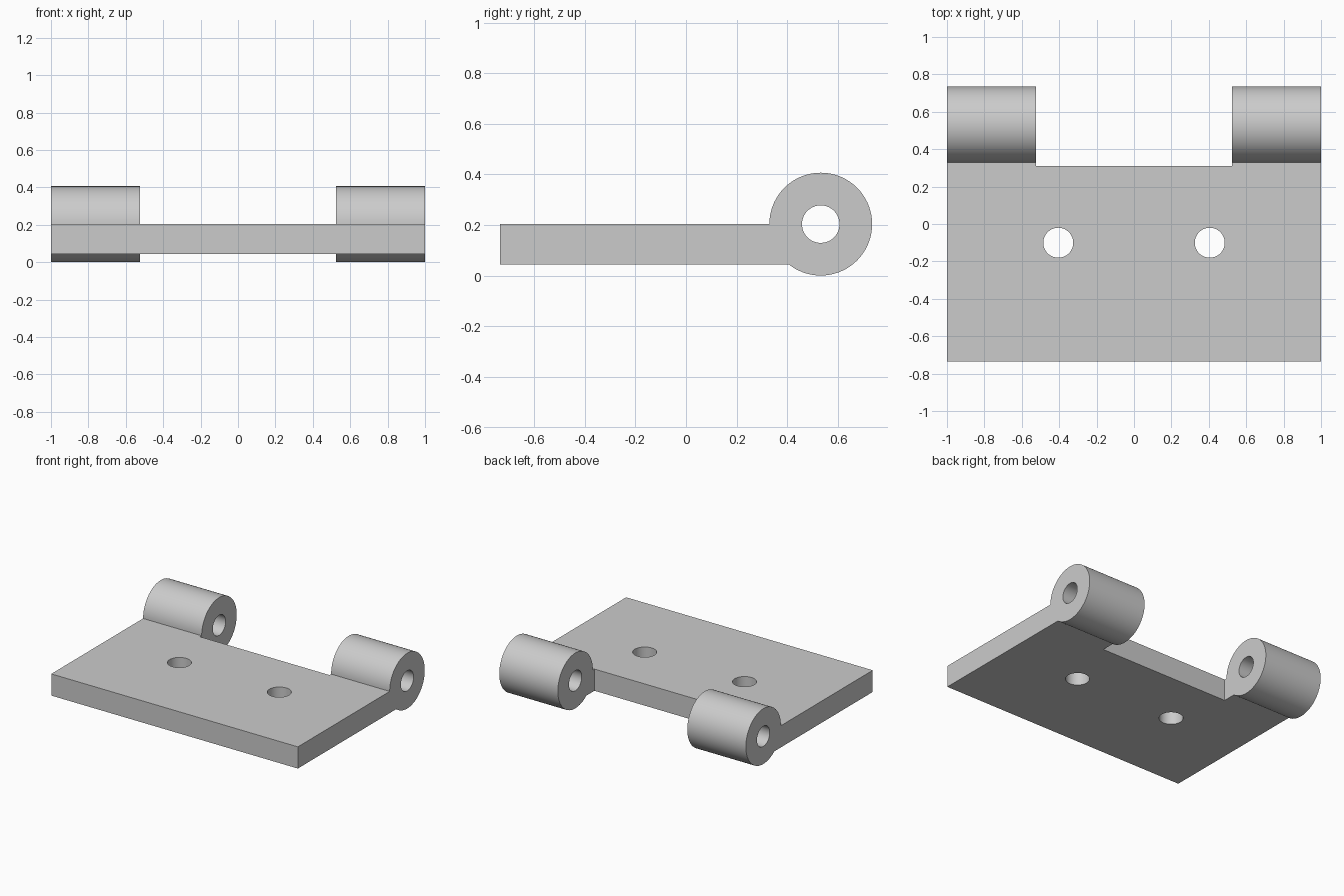
import bpy
import bmesh
from math import pi, radians
from mathutils import Matrix, Vector

cube = bpy.data.objects.get("Cube")
if cube:
    bpy.data.objects.remove(cube, do_unlink=True)

# Main dimensions
FRONT, BACK, TAB_END = -0.735, 0.31, 0.43
BOTTOM, TOP = 0.045, 0.204
PIN_Y, PIN_Z, BARREL_R, PIN_R = 0.532, 0.204, 0.203, 0.074
INNER = 0.525
SIDES = 72

steel = bpy.data.materials.new("grey steel")
steel.use_nodes = True
grey = (0.6, 0.6, 0.6, 1)
steel.diffuse_color = grey
steel.node_tree.nodes["Principled BSDF"].inputs["Base Color"].default_value = grey


def add_object(name, bm):
    bmesh.ops.recalc_face_normals(bm, faces=bm.faces)
    mesh = bpy.data.meshes.new(name)
    bm.to_mesh(mesh)
    bm.free()
    mesh.materials.append(steel)
    obj = bpy.data.objects.new(name, mesh)
    bpy.context.collection.objects.link(obj)
    return obj


def cylinder(name, centre, radius, length, along_x=False):
    bm = bmesh.new()
    turn = Matrix.Rotation(pi / 2, 4, "Y") if along_x else Matrix()
    bmesh.ops.create_cone(bm, cap_ends=True, segments=SIDES, radius1=radius,
                          radius2=radius, depth=length,
                          matrix=Matrix.Translation(centre) @ turn)
    return add_object(name, bm)


def combine(target, part, operation):
    mod = target.modifiers.new(part.name, "BOOLEAN")
    mod.operation = operation
    mod.solver = "EXACT"
    mod.object = part
    bpy.context.view_layer.objects.active = target
    bpy.ops.object.modifier_apply(modifier=mod.name)
    bpy.data.objects.remove(part, do_unlink=True)


# Flat leaf with a tab running into each knuckle
half = [(1, FRONT), (1, TAB_END), (INNER, TAB_END), (INNER, BACK)]
outline = half + [(-x, y) for x, y in reversed(half)]
bm = bmesh.new()
face = bm.faces.new([bm.verts.new((x, y, BOTTOM)) for x, y in outline])
raised = bmesh.ops.extrude_face_region(bm, geom=[face])["geom"]
bmesh.ops.translate(bm, vec=Vector((0, 0, TOP - BOTTOM)),
                    verts=[v for v in raised if isinstance(v, bmesh.types.BMVert)])
leaf = add_object("hinge_leaf", bm)

# Knuckle barrels at both ends of the back edge
for side in (-1, 1):
    barrel = cylinder("knuckle", (side * (1 + INNER) / 2, PIN_Y, PIN_Z),
                      BARREL_R, 1 - INNER, along_x=True)
    combine(leaf, barrel, "UNION")

# Pin bore through both knuckles, then the two screw holes
combine(leaf, cylinder("pin_bore", (0, PIN_Y, PIN_Z), PIN_R, 3, along_x=True),
        "DIFFERENCE")
for side in (-1, 1):
    combine(leaf, cylinder("screw_hole", (side * 0.405, -0.1, 0.1), 0.08, 1),
            "DIFFERENCE")

# Smooth barrels and bores, crisp edges
bpy.ops.object.select_all(action="DESELECT")
leaf.select_set(True)
bpy.context.view_layer.objects.active = leaf
bpy.ops.object.shade_smooth_by_angle(angle=radians(30))
